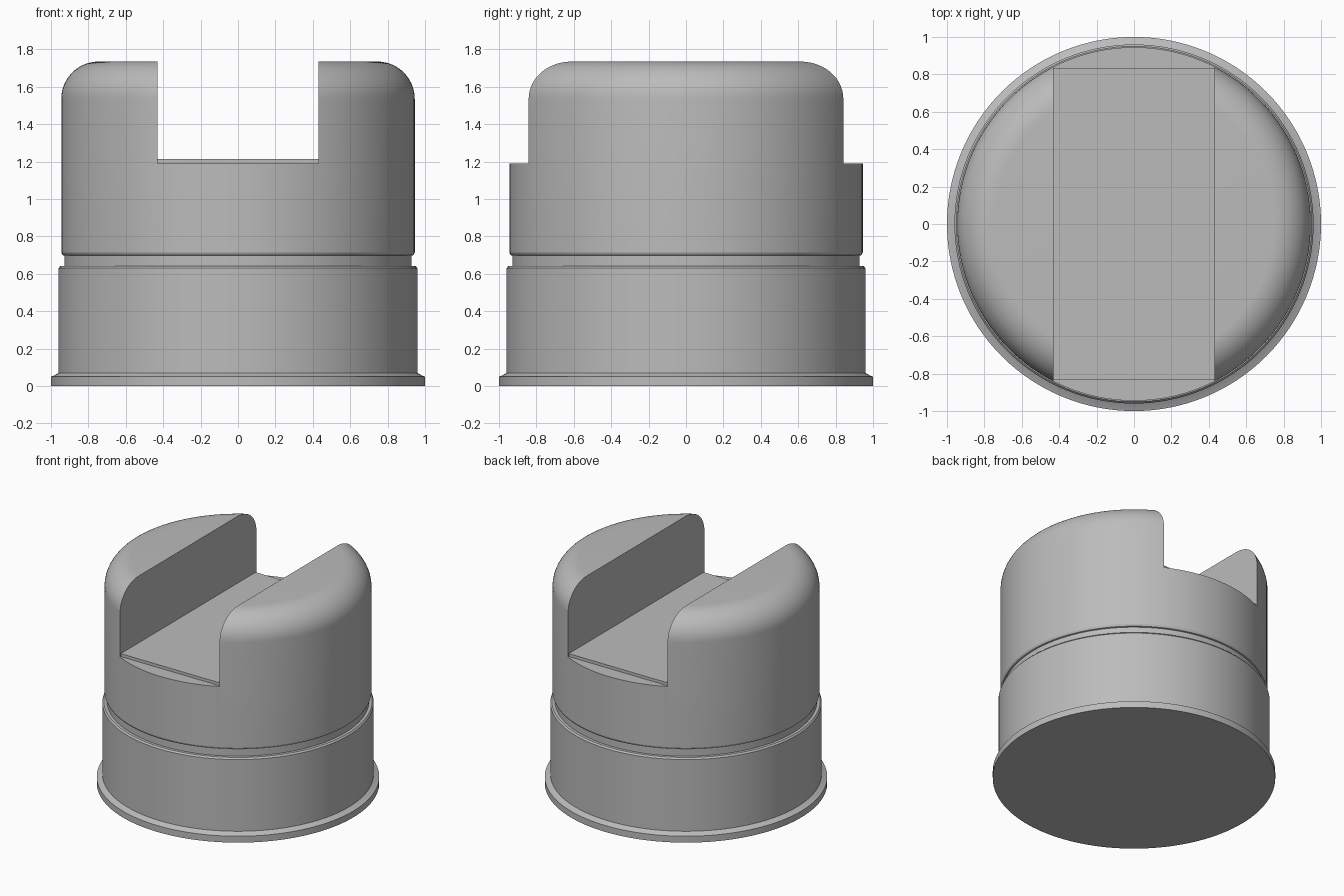
import bpy, bmesh
from math import sin, cos, pi, radians

cube = bpy.data.objects.get("Cube")
if cube:
    bpy.data.objects.remove(cube, do_unlink=True)

grey = bpy.data.materials.new("plain_grey")
grey.use_nodes = True
colour = (0.5, 0.5, 0.5, 1)
grey.diffuse_color = colour
grey.node_tree.nodes["Principled BSDF"].inputs["Base Color"].default_value = colour


def make_object(name, bm):
    bmesh.ops.recalc_face_normals(bm, faces=bm.faces)
    mesh = bpy.data.meshes.new(name)
    bm.to_mesh(mesh)
    bm.free()
    mesh.materials.append(grey)
    obj = bpy.data.objects.new(name, mesh)
    bpy.context.collection.objects.link(obj)
    return obj


def lathe(name, profile, sides=128):
    """Turn (radius, height) points around z and cap both ends flat."""
    bm = bmesh.new()
    rings = [[bm.verts.new((r * cos(2 * pi * i / sides), r * sin(2 * pi * i / sides), z))
              for i in range(sides)] for r, z in profile]
    for low, high in zip(rings, rings[1:]):
        for i in range(sides):
            j = (i + 1) % sides
            bm.faces.new((low[i], low[j], high[j], high[i]))
    bm.faces.new(rings[0])
    bm.faces.new(rings[-1])
    return make_object(name, bm)


def extrude_x(name, outline, half_width):
    """Extrude a (y, z) outline along x."""
    bm = bmesh.new()
    face = bm.faces.new([bm.verts.new((-half_width, y, z)) for y, z in outline])
    moved = bmesh.ops.extrude_face_region(bm, geom=[face])["geom"]
    bmesh.ops.translate(bm, vec=(2 * half_width, 0, 0),
                        verts=[v for v in moved if isinstance(v, bmesh.types.BMVert)])
    return make_object(name, bm)


# Turned body: foot flange, lower drum, groove, upper drum, rounded shoulder
BODY, FILLET, TOP = 0.945, 0.2, 1.735
profile = [(1, 0), (1, 0.05), (0.985, 0.056), (0.96, 0.07), (0.96, 0.63), (0.95, 0.642),
           (0.928, 0.642), (0.928, 0.697), (0.938, 0.7), (BODY, 0.715)]
steps = 14
for i in range(steps + 1):
    a = pi / 2 * i / steps
    profile.append((BODY - FILLET + FILLET * cos(a), TOP - FILLET + FILLET * sin(a)))
body = lathe("slotted_body", profile)

# Through slot with a slightly raised floor between two lower ledges
LEDGE, FLOOR, STEP_Y = 1.19, 1.213, 0.832
half = [(STEP_Y, FLOOR), (STEP_Y, LEDGE), (1.2, LEDGE), (1.2, 2)]
cutter = extrude_x("slot_cutter", half + [(-y, z) for y, z in reversed(half)], 0.43)
cutter.hide_render = True

cut = body.modifiers.new("slot", "BOOLEAN")
cut.operation, cut.solver, cut.object = "DIFFERENCE", "EXACT", cutter
bpy.ops.object.select_all(action="DESELECT")
body.select_set(True)
bpy.context.view_layer.objects.active = body
bpy.ops.object.modifier_apply(modifier=cut.name)
bpy.data.objects.remove(cutter, do_unlink=True)
bpy.ops.object.shade_smooth_by_angle(angle=radians(25))
